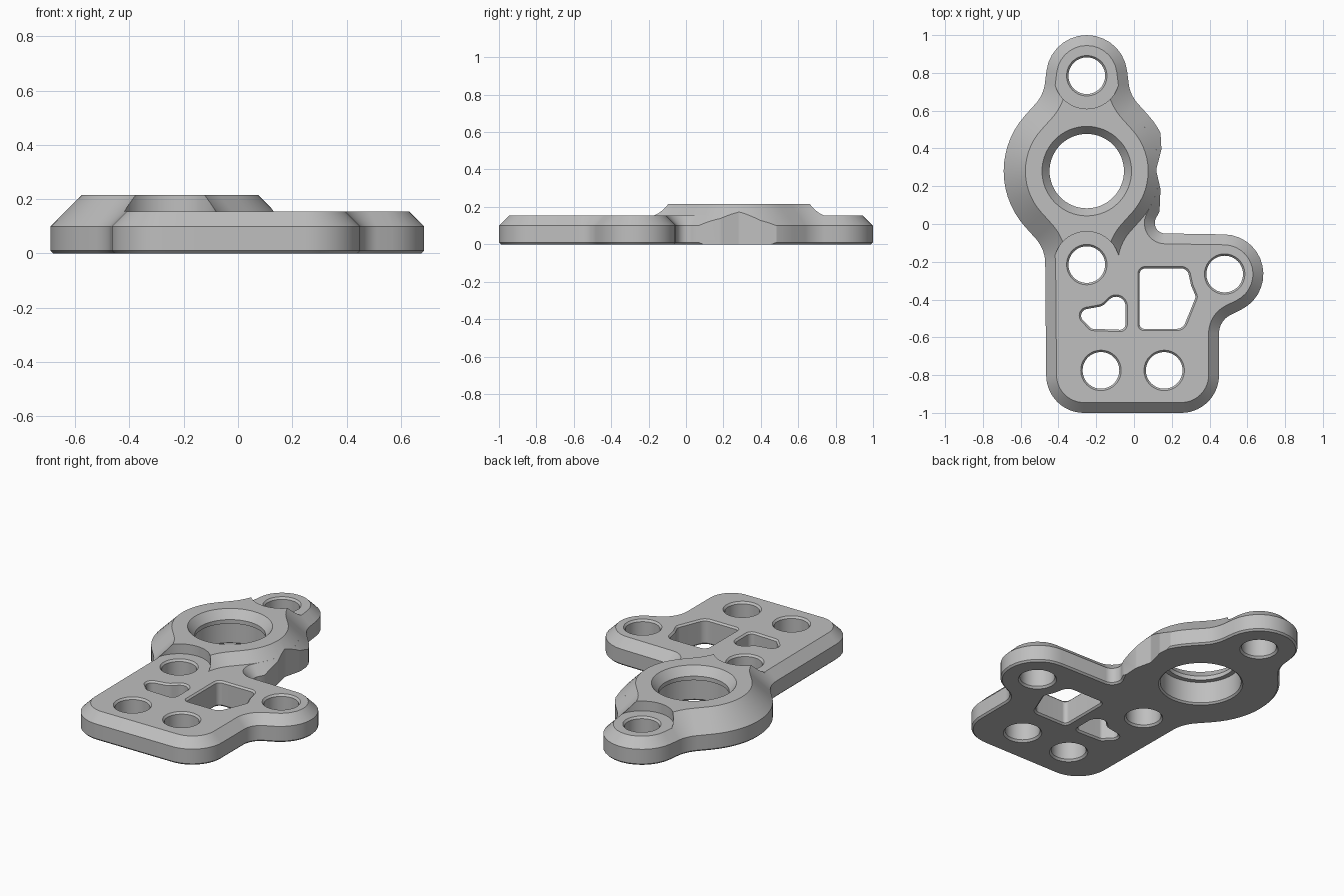
import bpy, bmesh, math

if "Cube" in bpy.data.objects:
    bpy.data.objects.remove(bpy.data.objects["Cube"], do_unlink=True)

grey = bpy.data.materials.new("plain grey")
grey.use_nodes = True
GREY = (0.52, 0.52, 0.52, 1)
grey.diffuse_color = GREY
grey.node_tree.nodes["Principled BSDF"].inputs["Base Color"].default_value = GREY


def belt(circles, inset=0.0, steps=14):
    """Outline wrapped round circles (x, y, r); negative r bends inward."""
    count = len(circles)
    heading = []
    for i in range(count):
        x1, y1, r1 = circles[i]
        x2, y2, r2 = circles[(i + 1) % count]
        ratio = (r1 - r2) / math.hypot(x2 - x1, y2 - y1)
        heading.append(math.atan2(y2 - y1, x2 - x1) + math.asin(max(-1, min(1, ratio))))
    points = []
    for i, (x, y, r) in enumerate(circles):
        sweep = (heading[i] - heading[i - 1]) % math.tau
        if r < 0:
            sweep -= math.tau
        for s in range(steps + 1):
            a = heading[i - 1] + sweep * s / steps
            points.append((x + (r - inset) * math.sin(a), y - (r - inset) * math.cos(a)))
    return points


def stack(name, loops):
    """Solid through equal-length loops given as (z, points)."""
    bm = bmesh.new()
    rings = [[bm.verts.new((x, y, z)) for x, y in pts] for z, pts in loops]
    n = len(rings[0])
    for low, high in zip(rings, rings[1:]):
        for i in range(n):
            j = (i + 1) % n
            bm.faces.new((low[i], low[j], high[j], high[i]))
    bm.faces.new(rings[0][::-1])
    bm.faces.new(rings[-1])
    bmesh.ops.remove_doubles(bm, verts=bm.verts, dist=0.00005)
    bmesh.ops.recalc_face_normals(bm, faces=bm.faces)
    mesh = bpy.data.meshes.new(name)
    bm.to_mesh(mesh)
    bm.free()
    obj = bpy.data.objects.new(name, mesh)
    bpy.context.collection.objects.link(obj)
    mesh.materials.append(grey)
    return obj


def loft(name, circles, levels):
    return stack(name, [(z, belt(circles, inset)) for z, inset in levels])


def bore(name, x, y, profile, sides=64):
    angles = [math.tau * i / sides for i in range(sides)]
    return stack(name, [(z, [(x + r * math.cos(a), y + r * math.sin(a)) for a in angles])
                        for r, z in profile])


def cut(obj, cutters):
    bpy.context.view_layer.objects.active = obj
    for cutter in cutters:
        mod = obj.modifiers.new("cut", "BOOLEAN")
        mod.operation = "DIFFERENCE"
        mod.solver = "EXACT"
        mod.object = cutter
        bpy.ops.object.modifier_apply(modifier=mod.name)


# Shared outline pieces: central ring, two lugs and the hollows between them
RING = (-0.25, 0.28, 0.44)
BACK = [(0.17, 0.77, -0.2), (-0.25, 0.785, 0.215), (-0.67, 0.77, -0.2)]
FRONT_HOLLOW = (-0.67, -0.21, -0.2)

# Flat plate with chamfered top edge
plate = loft("base_plate", [
    (-0.265, -0.8, 0.2), (0.25, -0.8, 0.2), (0.56, -0.58, -0.11),
    (0.475, -0.265, 0.21), (0.165, 0.005, -0.055),
    RING, *BACK, RING, FRONT_HOLLOW],
    [(0, 0.01), (0.01, 0), (0.1, 0), (0.155, 0.055)])

# Raised boss continuing the chamfer upward
boss = loft("raised_boss", [
    RING, *BACK, RING, FRONT_HOLLOW, (-0.25, -0.225, 0.215), (0.17, -0.21, -0.2)],
    [(0.15, 0.05), (0.215, 0.115)])

# Main bore with an inner lip
main_bore = bore("main_bore_cutter", RING[0], RING[1], [
    (0.235, -0.05), (0.235, 0), (0.225, 0.01), (0.225, 0.14), (0.197, 0.14),
    (0.197, 0.165), (0.237, 0.215), (0.237, 0.3)])

# Screw holes with small countersinks
HOLES = [(-0.25, 0.785), (-0.25, -0.215), (0.48, -0.265), (-0.175, -0.775), (0.16, -0.775)]
screws = [bore("screw_hole_cutter", x, y, [
    (0.107, -0.05), (0.107, 0), (0.097, 0.012), (0.097, 0.143),
    (0.107, 0.155), (0.107, 0.3)]) for x, y in HOLES]

# Clearance round the two screw holes beside the boss
clearances = [bore("clearance_cutter", x, y, [(0.175, 0.1), (0.175, 0.3)])
              for x, y in HOLES[:2]]

# Weight-saving pockets
POCKET_LEVELS = [(-0.05, -0.01), (0, -0.01), (0.01, 0), (0.145, 0), (0.155, -0.01), (0.3, -0.01)]
small_pocket = loft("small_pocket_cutter", [
    (-0.215, -0.53, 0.025), (-0.075, -0.53, 0.03), (-0.095, -0.435, 0.05),
    (-0.2, -0.37, -0.07), (-0.245, -0.485, 0.035)], POCKET_LEVELS)
large_pocket = loft("large_pocket_cutter", [
    (0.055, -0.53, 0.025), (0.225, -0.505, 0.05), (0.295, -0.385, 0.03),
    (0.35, -0.31, -0.05), (0.25, -0.275, 0.04), (0.06, -0.265, 0.03)], POCKET_LEVELS)

# Wavy relief on the left flank
relief = loft("side_relief_cutter", [
    (0.155, 0.49, 0.015), (0.1, 0.4, -0.045), (0.148, 0.285, 0.03),
    (0.085, 0.18, -0.055), (0.155, 0.06, 0.02), (0.3, 0.06, 0.02),
    (0.3, 0.49, 0.015)], [(-0.05, 0), (0.3, 0)])

cut(plate, [main_bore, *screws, small_pocket, large_pocket, relief])
cut(boss, [main_bore, *clearances, relief])

for cutter in [main_bore, *screws, *clearances, small_pocket, large_pocket, relief]:
    bpy.data.objects.remove(cutter, do_unlink=True)

bpy.ops.object.select_all(action="DESELECT")
for obj in (plate, boss):
    obj.select_set(True)
bpy.context.view_layer.objects.active = plate
bpy.ops.object.shade_smooth_by_angle(angle=math.radians(25))
